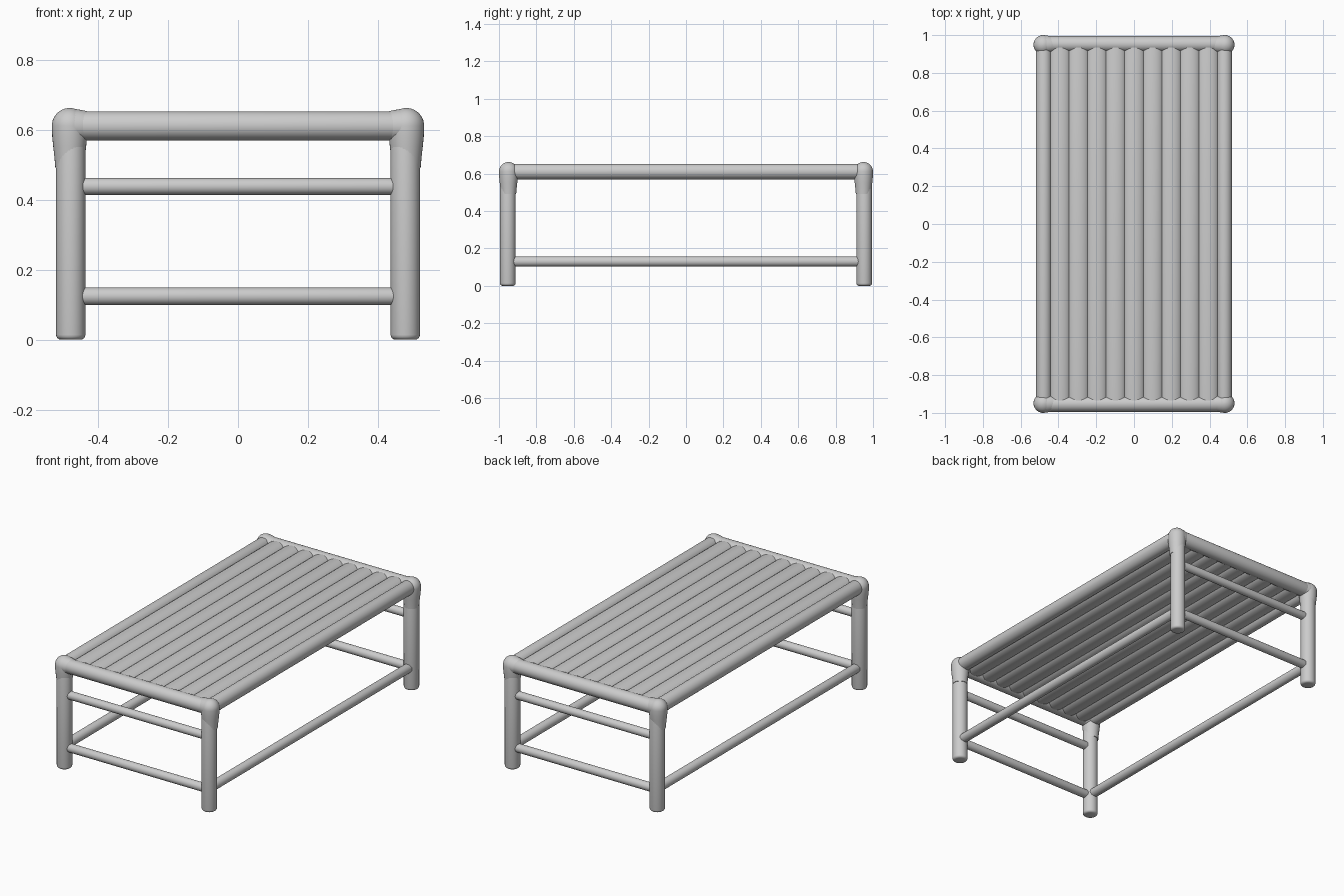
import bpy, bmesh, math
from mathutils import Vector, Matrix

if "Cube" in bpy.data.objects:
    bpy.data.objects.remove(bpy.data.objects["Cube"])

LX, LY = 0.478, 0.953      # leg axis positions
RAIL_Z = 0.611             # height of the top frame


def lathe(name, profile, origin, axis=(0, 0, 1), sides=32, flat=1.0):
    """Spin (distance along axis, radius) pairs around an axis; flat squashes the section."""
    bm = bmesh.new()
    rings = []
    for d, r in profile:
        rings.append([bm.verts.new((r * math.cos(2 * math.pi * i / sides),
                                    r * math.sin(2 * math.pi * i / sides) * flat, d))
                      for i in range(sides)])
    for a, b in zip(rings, rings[1:]):
        for i in range(sides):
            j = (i + 1) % sides
            bm.faces.new((a[i], a[j], b[j], b[i]))
    bm.faces.new(rings[0][::-1])
    bm.faces.new(rings[-1])
    z = Vector(axis).normalized()
    if abs(z.z) > 0.9:
        rot = Matrix.Identity(4)
    elif abs(z.x) > 0.9:
        rot = Matrix.Rotation(math.pi / 2, 4, 'Y')
    else:
        rot = Matrix.Rotation(-math.pi / 2, 4, 'X')
    bm.transform(Matrix.Translation(origin) @ rot)
    mesh = bpy.data.meshes.new(name)
    bm.to_mesh(mesh)
    bm.free()
    obj = bpy.data.objects.new(name, mesh)
    bpy.context.collection.objects.link(obj)
    bpy.context.view_layer.objects.active = obj
    bpy.ops.object.select_all(action='DESELECT')
    obj.select_set(True)
    bpy.ops.object.shade_smooth_by_angle(angle=math.radians(40))
    return obj


def pole(name, center, axis, half, r, edge=0.008, **kw):
    """Round bar with softened ends."""
    arc = [(edge * (1 - math.cos(t)), edge * (1 - math.sin(t)))
           for t in (k * math.pi / 8 for k in range(5))]
    start = [(-half + a, r - b) for a, b in arc]
    prof = start + [(-d, rr) for d, rr in reversed(start)]
    return lathe(name, prof, center, axis, **kw)


for sx, x_name in ((-1, "left"), (1, "right")):
    for sy, y_name in ((-1, "front"), (1, "back")):
        tag = f"{y_name}_{x_name}"
        # legs
        pole(f"leg_{tag}", (sx * LX, sy * LY, 0.305), (0, 0, 1), 0.305, 0.042, 0.014)
        # swollen corner joints wrapping leg and rails
        ball = [(0.051 * math.sin(t), 0.051 * math.cos(t))
                for t in (k * math.pi / 20 for k in range(10))]
        lathe(f"corner_joint_{tag}",
              [(-0.12, 0.041), (-0.09, 0.0435), (-0.06, 0.047), (-0.03, 0.050)] + ball
              + [(0.051, 0.002)], (sx * 0.481, sy * 0.949, RAIL_Z))
        # tapered collars where the rails enter the joint
        collar = [(0.0, 0.049), (0.025, 0.047), (0.045, 0.043), (0.055, 0.0405)]
        if sx > 0:
            collar_x = [(-d, r) for d, r in reversed(collar)]
        else:
            collar_x = collar
        lathe(f"end_rail_collar_{tag}", collar_x, (sx * 0.481, sy * 0.95, RAIL_Z), (1, 0, 0))

    # long rails
    pole(f"top_side_rail_{x_name}", (sx * LX, 0, RAIL_Z), (0, 1, 0), LY, 0.0415)
    pole(f"lower_side_rail_{x_name}", (sx * LX, 0, 0.13), (0, 1, 0), 0.93, 0.027)

# rails across both ends
for sy, y_name in ((-1, "front"), (1, "back")):
    pole(f"top_end_rail_{y_name}", (0, sy * LY, RAIL_Z), (1, 0, 0), LX, 0.0415)
    pole(f"middle_end_rail_{y_name}", (0, sy * LY, 0.438), (1, 0, 0), 0.46, 0.024)
    pole(f"lower_end_rail_{y_name}", (0, sy * LY, 0.124), (1, 0, 0), 0.46, 0.025)

# flattened bamboo slats forming the top
for i in range(9):
    pole(f"top_slat_{i + 1}", ((i - 4) * 0.098, 0, RAIL_Z), (0, 1, 0), 0.95, 0.058,
         flat=0.64)
